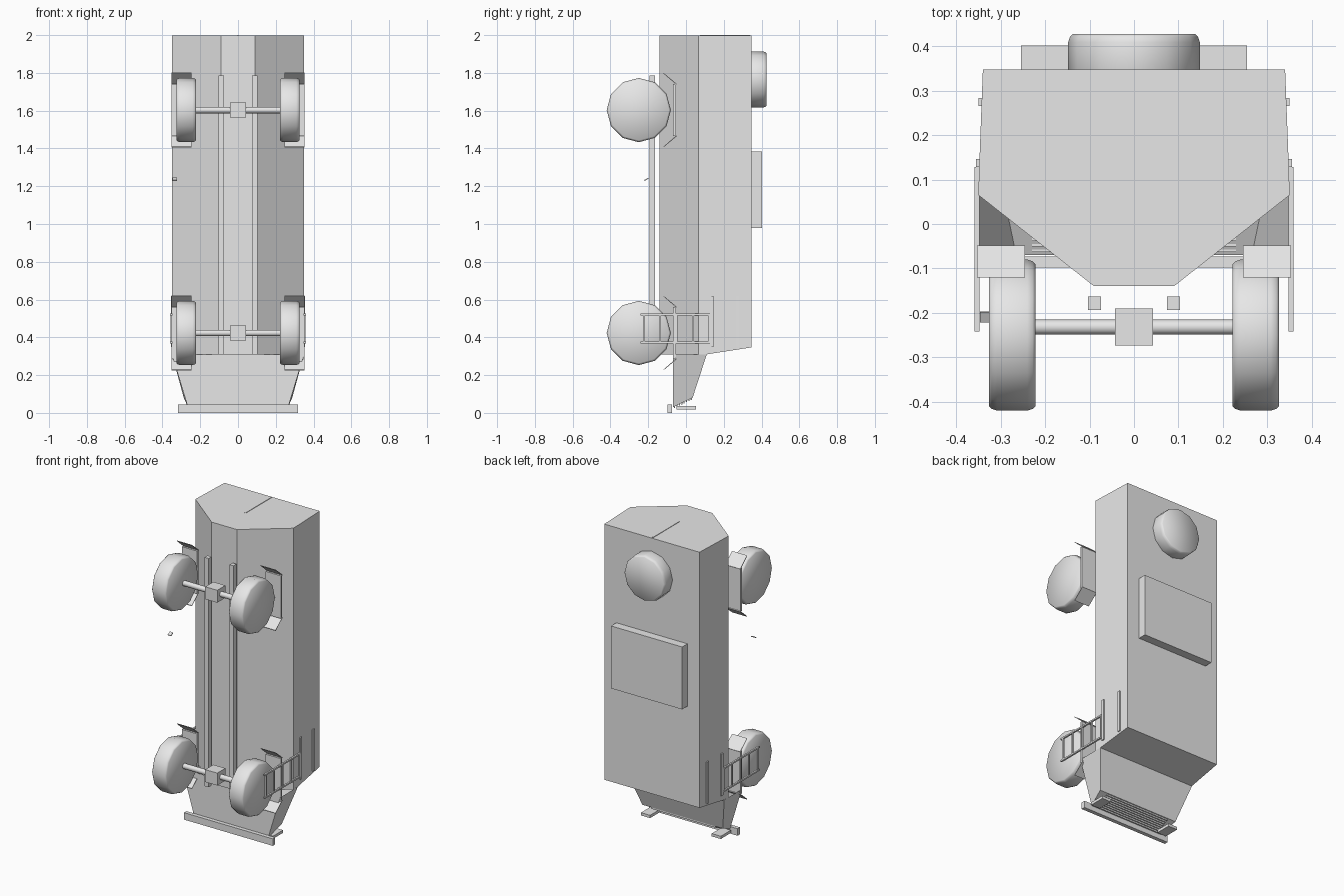
import bpy, bmesh, math
from mathutils import Vector

if "Cube" in bpy.data.objects:
    bpy.data.objects.remove(bpy.data.objects["Cube"])

# one flat colour for the whole vehicle
grey = bpy.data.materials.new("plain_grey")
grey.diffuse_color = (0.8, 0.8, 0.8, 1)
grey.use_nodes = True
grey.node_tree.nodes["Principled BSDF"].inputs["Base Color"].default_value = grey.diffuse_color


def make(name, bm, normals=True):
    if normals:
        bmesh.ops.recalc_face_normals(bm, faces=bm.faces)
    me = bpy.data.meshes.new(name)
    bm.to_mesh(me)
    bm.free()
    me.materials.append(grey)
    ob = bpy.data.objects.new(name, me)
    bpy.context.collection.objects.link(ob)
    return ob


def box(name, x0, x1, y0, y1, z0, z1):
    bm = bmesh.new()
    bmesh.ops.create_cube(bm, size=1)
    lo, hi = Vector((x0, y0, z0)), Vector((x1, y1, z1))
    for v in bm.verts:
        v.co = Vector([(a + b) / 2 + c * (b - a) for a, b, c in zip(lo, hi, v.co)])
    return make(name, bm)


def pair(name, x0, x1, *rest):
    # the same box on both sides
    box(name + "_right", x0, x1, *rest)
    box(name + "_left", -x1, -x0, *rest)


def prism_x(name, pts, x0, x1):
    # (y, z) outline extruded along x
    bm = bmesh.new()
    a = [bm.verts.new((x0, y, z)) for y, z in pts]
    b = [bm.verts.new((x1, y, z)) for y, z in pts]
    bm.faces.new(a)
    bm.faces.new(b)
    for i in range(len(pts)):
        j = (i + 1) % len(pts)
        bm.faces.new((a[i], a[j], b[j], b[i]))
    return make(name, bm)


def lathe(name, profile, centre, axis, n=12):
    # profile of (offset along axis, radius) with flat end caps
    bm = bmesh.new()
    rings = []
    for t, r in profile:
        ring = []
        for k in range(n):
            a = 2 * math.pi * k / n
            p = (t, r * math.sin(a), r * math.cos(a))
            if axis == 'y':
                p = (p[1], p[0], p[2])
            ring.append(bm.verts.new(Vector(p) + Vector(centre)))
        rings.append(ring)
    for r, s in zip(rings, rings[1:]):
        for k in range(n):
            m = (k + 1) % n
            bm.faces.new((r[k], r[m], s[m], s[k]))
    bm.faces.new(rings[0])
    bm.faces.new(rings[-1])
    ob = make(name, bm)
    bpy.ops.object.select_all(action='DESELECT')
    bpy.context.view_layer.objects.active = ob
    ob.select_set(True)
    bpy.ops.object.shade_smooth_by_angle(angle=math.radians(50))
    return ob


def tyre(half, r):
    return [(-half, r - 0.010), (-half + 0.006, r - 0.004), (-half + 0.018, r),
            (half - 0.018, r), (half - 0.006, r - 0.004), (half, r - 0.010)]


# hull: six-sided section, sloped windscreen at the lower end
half = [(0.09, -0.14), (0.35, 0.065), (0.349, 0.11), (0.34, 0.348)]
section = half + [(-x, y) for x, y in reversed(half)]
bm = bmesh.new()
low = [bm.verts.new((x, y, 0.347 if y > 0.2 else 0.31)) for x, y in section]
top = [bm.verts.new((x, y, 1.997)) for x, y in section]
bm.faces.new(top)
bm.faces.new((low[2], low[3], low[4], low[5]))
bm.faces.new((low[0], low[1], low[2], low[5], low[6], low[7]))
for i in range(8):
    j = (i + 1) % 8
    bm.faces.new((low[i], low[j], top[j], top[i]))
make("hull", bm)

# nose: tapered shell, open toward the hull
bm = bmesh.new()
back = [bm.verts.new(p) for p in
        ((-0.35, -0.07, 0.31), (0.35, -0.07, 0.31), (0.35, 0.11, 0.31), (-0.35, 0.11, 0.31))]
tip = [bm.verts.new(p) for p in
       ((-0.265, -0.07, 0.03), (0.265, -0.07, 0.03), (0.287, 0.035, 0.08), (-0.287, 0.035, 0.08))]
bm.faces.new(tip)
for i in range(4):
    j = (i + 1) % 4
    bm.faces.new((back[i], back[j], tip[j], tip[i]))
make("nose", bm)

# grille slats on the nose face
for k in range(8):
    y = -0.06 + k * 0.0125
    z = 0.03 + (y + 0.07) * 0.476
    box("grille_slat", -0.23, 0.23, y - 0.003, y + 0.003, z - 0.008, z + 0.002)

# bumper and its end blocks
box("bumper", -0.317, 0.317, -0.098, -0.073, 0.0, 0.045)
pair("bumper_block", 0.22, 0.285, -0.05, 0.052, 0.018, 0.036)

# door seam on the end face
box("door_seam", -0.003, 0.003, 0.073, 0.34, 1.99, 2.0)

# roof box and spare wheel
box("roof_box", -0.254, 0.254, 0.34, 0.402, 0.98, 1.383)
lathe("spare_wheel", tyre(0.05, 0.148), (0, 0.377, 1.765), 'y')

# chassis rails
pair("chassis_rail", 0.074, 0.103, -0.194, -0.163, 0.31, 1.787)

# axles, wheels and fenders
for end, zc in (("front", 0.423), ("rear", 1.603)):
    lathe(end + "_axle", [(-0.25, 0.017), (0.25, 0.017)], (0, -0.232, zc), 'x')
    box(end + "_differential", -0.043, 0.043, -0.273, -0.19, zc - 0.04, zc + 0.04)
    for side, s in (("left", -1), ("right", 1)):
        lathe(f"{end}_wheel_{side}", tyre(0.052, 0.17), (s * 0.274, -0.25, zc), 'x')
        x0, x1 = sorted((s * 0.245, s * 0.353))
        box(f"{end}_fender_{side}", x0, x1, -0.068, -0.053, zc - 0.138, zc + 0.138)
        for d in (-1, 1):
            prism_x(f"{end}_fender_flap_{side}",
                    [(-0.048, zc + d * 0.138), (-0.12, zc + d * 0.198),
                     (-0.12, zc + d * 0.194), (-0.052, zc + d * 0.135)], x0, x1)

# side ladders and grab handles
for z in (0.373, 0.52):
    pair("ladder_rail", 0.348, 0.359, -0.242, 0.128, z - 0.005, z + 0.005)
for y in (-0.222, -0.137, -0.05, 0.037, 0.122):
    pair("ladder_rung", 0.349, 0.358, y - 0.005, y + 0.005, 0.373, 0.52)
pair("lower_handle", 0.342, 0.356, 0.128, 0.146, 0.35, 0.62)
pair("upper_handle", 0.338, 0.35, 0.266, 0.284, 0.35, 0.62)

# small exhaust tip under the left side
prism_x("exhaust_tip", [(-0.22, 1.228), (-0.197, 1.24), (-0.199, 1.245), (-0.222, 1.233)],
        -0.347, -0.324)
